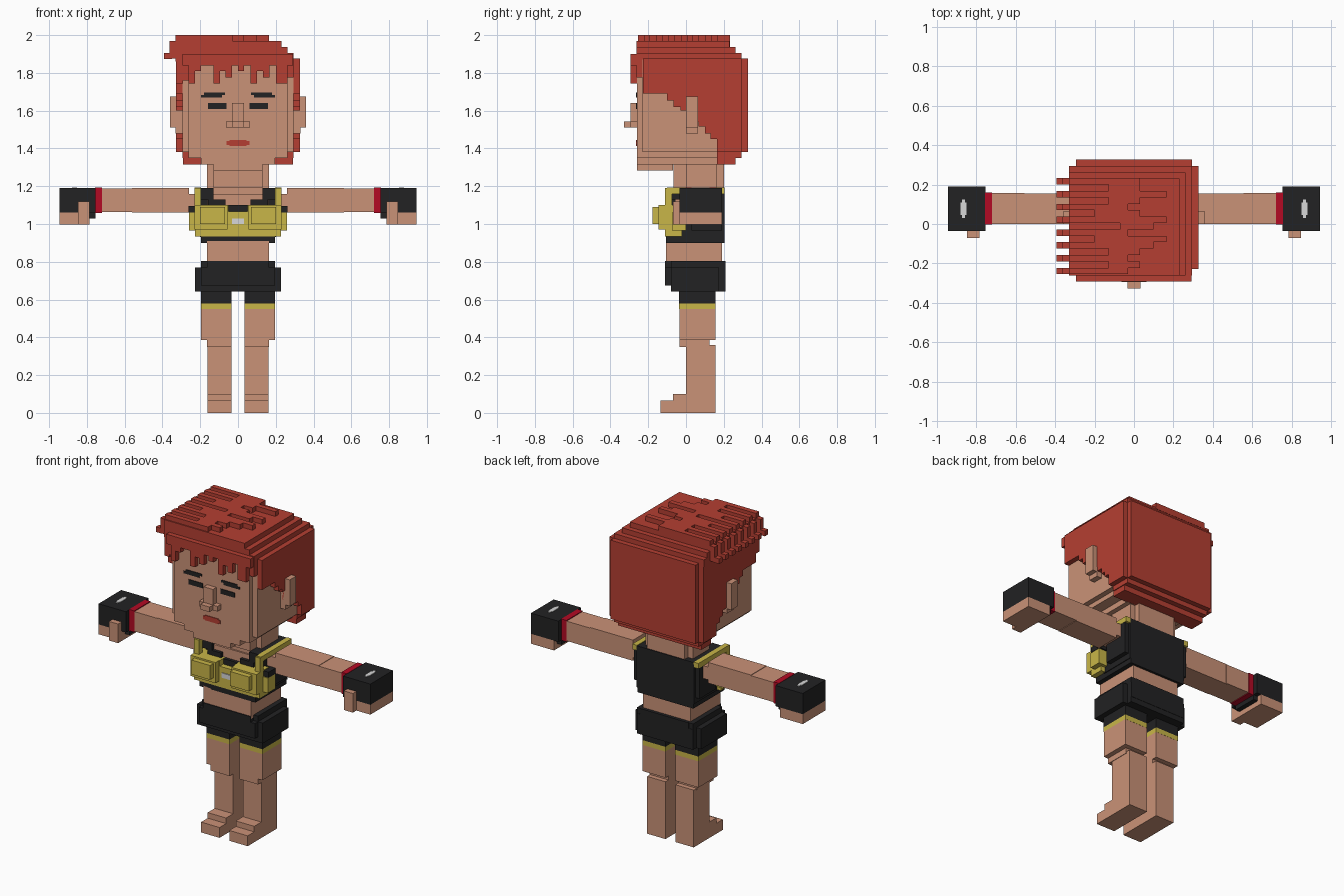
import bpy, bmesh, random

random.seed(4)


def lin(c):
    c /= 255
    return c / 12.92 if c <= 0.04045 else ((c + 0.055) / 1.055) ** 2.4


def material(name, r, g, b):
    m = bpy.data.materials.new(name)
    m.diffuse_color = (lin(r), lin(g), lin(b), 1)
    return m


SKIN = material("skin", 202, 146, 119)
HAIR = material("red_hair", 181, 63, 50)
BLACK = material("black_cloth", 34, 34, 35)
YELLOW = material("yellow_cloth", 201, 182, 72)
RED = material("crimson_band", 180, 10, 36)
WHITE = material("pale_patch", 215, 215, 215)


def blocks(name, mat, boxes, mirror=False):
    """One object made of boxes (x0, x1, y0, y1, z0, z1), optionally copied across x."""
    bm = bmesh.new()
    for x0, x1, y0, y1, z0, z1 in boxes:
        spans = [(x0, x1)] + ([(-x1, -x0)] if mirror else [])
        for a, b in spans:
            verts = bmesh.ops.create_cube(bm, size=1)["verts"]
            for v in verts:
                v.co = (a if v.co.x < 0 else b,
                        y0 if v.co.y < 0 else y1,
                        z0 if v.co.z < 0 else z1)
    me = bpy.data.meshes.new(name)
    bm.to_mesh(me)
    bm.free()
    me.materials.append(mat)
    ob = bpy.data.objects.new(name, me)
    bpy.context.collection.objects.link(ob)
    return ob


# Legs and feet
blocks("legs", SKIN, [
    (.034, .162, 0, .155, 0, .36),
    (.034, .165, -.035, .125, .35, .39),
    (.034, .195, -.035, .155, .385, .55)], True)
blocks("feet", SKIN, [
    (.034, .162, -.135, .01, 0, .065),
    (.034, .162, -.07, .01, .064, .1)], True)

# Shorts
blocks("shorts_cuffs", YELLOW, [(.034, .195, -.036, .156, .55, .58)], True)
blocks("shorts_legs", BLACK, [(.034, .195, -.036, .156, .58, .645)], True)
blocks("shorts", BLACK, [
    (-.195, .195, -.08, .208, .642, .805),
    (-.165, .165, -.11, .21, .675, .805),
    (-.228, .228, -.08, .175, .642, .77),
    (-.195, .195, -.11, .21, .675, .77)])

# Torso
blocks("waist", SKIN, [(-.165, .165, -.105, .19, .79, .91)])
blocks("top_body", BLACK, [
    (-.195, .195, -.105, .205, .9, .935),
    (-.2, .2, -.03, .205, .93, 1.19),
    (-.228, .228, .03, .19, .965, 1.17),
    (-.262, .262, -.07, .01, 1.06, 1.095)])
blocks("chest", SKIN, [
    (-.162, .162, -.055, 0, 1.08, 1.16),
    (-.13, .13, -.045, .165, 1.1, 1.2)])
blocks("neckline", BLACK, [
    (.13, .195, -.075, 0, 1.13, 1.19),
    (.065, .16, -.075, 0, 1.1, 1.13),
    (0, .09, -.075, 0, 1.06, 1.1)], True)
blocks("bra", YELLOW, [
    (0, .228, -.11, -.02, .935, 1.0),
    (0, .06, -.11, -.02, .99, 1.065),
    (.05, .228, -.11, -.02, .99, 1.1),
    (.055, .23, -.145, -.1, .97, 1.1),
    (.07, .2, -.178, -.14, 1.0, 1.09),
    (.195, .26, -.075, .0, .965, 1.06)], True)
blocks("bra_clasp", WHITE, [(-.033, .033, -.116, -.108, 1.0, 1.03)])
blocks("bra_straps", YELLOW, [
    (.195, .23, -.11, -.075, 1.09, 1.19),
    (.197, .23, -.1, .205, 1.16, 1.193)], True)

# Arms, wristbands, gloves and hands
blocks("shoulders", SKIN, [(.19, .27, .0, .155, 1.08, 1.16)], True)
blocks("arms", SKIN, [
    (.26, .56, 0, .155, 1.06, 1.19),
    (.555, .725, 0, .157, 1.063, 1.187)], True)
blocks("wristbands", RED, [(.72, .757, -.002, .159, 1.058, 1.192)], True)
blocks("gloves", BLACK, [
    (.755, .945, -.035, .19, 1.06, 1.19),
    (.755, .787, 0, .16, 1.03, 1.07)], True)
blocks("glove_patches", WHITE, [
    (.852, .88, .045, .11, 1.185, 1.194),
    (.858, .874, .03, .125, 1.185, 1.194)], True)
blocks("hands", SKIN, [
    (.785, .945, -.035, .19, .998, 1.06),
    (.785, .848, -.07, -.034, .998, 1.118)], True)

# Neck and head
blocks("neck", SKIN, [
    (-.13, .13, -.065, .2, 1.19, 1.33),
    (-.165, .165, -.0, .165, 1.19, 1.34)])
blocks("head", SKIN, [
    (-.13, .13, -.26, -.07, 1.282, 1.32),
    (-.195, .195, -.26, .17, 1.315, 1.36),
    (-.262, .262, -.26, .17, 1.35, 1.39),
    (-.262, .262, -.26, .2, 1.38, 1.87),
    (-.295, .295, -.23, .2, 1.38, 1.87)])
blocks("ears", SKIN, [
    (.28, .33, 0, .064, 1.48, 1.675),
    (.32, .36, 0, .064, 1.51, 1.675)], True)
blocks("nose", SKIN, [
    (-.032, .032, -.295, -.25, 1.51, 1.64),
    (-.064, .064, -.295, -.25, 1.51, 1.542),
    (-.032, .032, -.328, -.28, 1.51, 1.542)])

# Painted face plates
F0, F1 = -.264, -.258
blocks("eyes", BLACK, [(.062, .16, F0, F1, 1.61, 1.64)], True)
blocks("eyebrows", BLACK, [
    (.068, .18, F0, F1, 1.683, 1.697),
    (.085, .195, F0, F1, 1.67, 1.684)], True)
blocks("mouth", HAIR, [(-.06, .06, F0, F1, 1.418, 1.44),
                       (-.045, .045, F0, F1, 1.414, 1.446)])

# Hair sides: stepped columns from temple to nape
blocks("hair_sides", HAIR, [
    (.26, .327, y0, y1, z, 1.875) for y0, y1, z in (
        (-.228, -.1, 1.69), (-.1, -.065, 1.655), (-.065, -.03, 1.62),
        (-.03, 0, 1.6), (0, .065, 1.54), (.065, .1, 1.515),
        (.1, .13, 1.48), (.13, .17, 1.45))], True)

# Hair back and crown, rounded in voxel steps
blocks("hair_back", HAIR, [
    (-.295, .295, .165, .327, 1.38, 1.875),
    (-.327, .327, .165, .295, 1.38, 1.875),
    (-.295, .295, .165, .295, 1.35, 1.39),
    (-.29, .29, .165, .262, 1.316, 1.36)])
blocks("hair_crown", HAIR, [
    (-.327, .327, -.225, .295, 1.86, 1.875),
    (-.33, .295, -.262, .295, 1.86, 1.905),
    (-.33, .262, -.262, .262, 1.9, 1.937),
    (-.33, .23, -.262, .23, 1.93, 1.97)])

# Combed strands over the crown, curling down at one side
strands = []
for i in range(15):
    y0 = .2 - i * .0325
    y1 = y0 + .0325
    if i % 2 == 0:
        strands += [(-.33, random.choice((-.03, .03, .1, .165)), y0, y1, 1.96, 2.0),
                    (-.362, -.32, y0, y1, 1.875, 1.97),
                    (-.393, -.35, y0, y1, 1.873, 1.905)]
    else:
        x0 = random.choice((-.2, -.13, -.07))
        strands.append((x0, random.choice((.03, .1, .165)), y0, y1, 1.96, 2.0))
blocks("hair_strands", HAIR, strands)

# Fringe with uneven teeth
teeth = [(-.327, -.292, 1.745), (-.295, -.262, 1.76), (-.262, -.228, 1.745),
         (-.228, -.195, 1.81), (-.13, -.095, 1.745), (-.1, -.065, 1.81),
         (-.065, -.032, 1.775), (0, .033, 1.81), (.033, .066, 1.84),
         (.066, .1, 1.745), (.1, .133, 1.81), (.133, .166, 1.775),
         (.2, .262, 1.745), (.262, .295, 1.775)]
blocks("hair_fringe", HAIR,
       [(-.295, .292, -.293, -.225, 1.84, 1.9)] +
       [(x0, x1, -.293 if -.27 < x0 < .25 else -.262, -.22, z, 1.86)
        for x0, x1, z in teeth])
